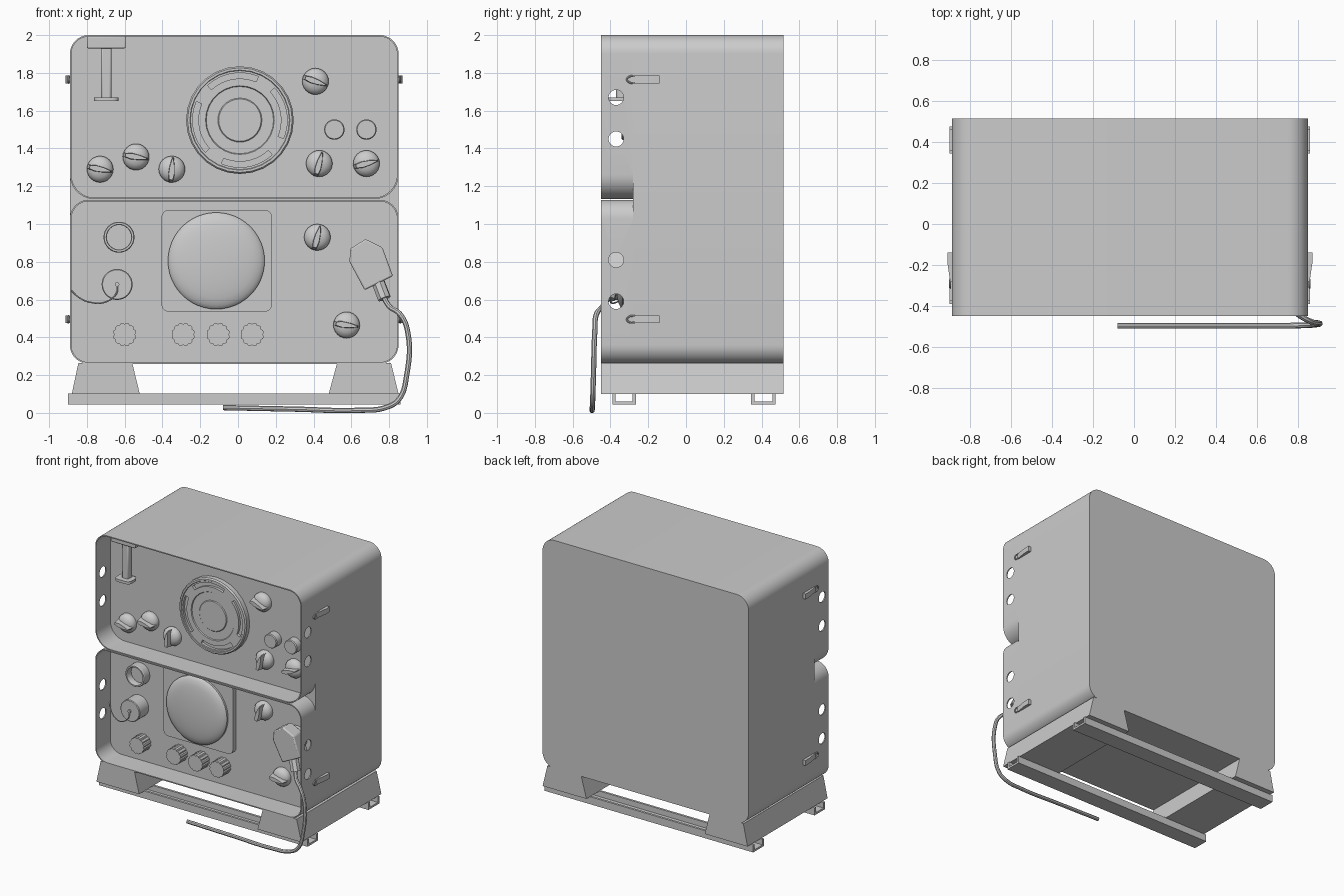
import bpy, bmesh
from math import sin, cos, pi, radians
from mathutils import Matrix

if "Cube" in bpy.data.objects:
    bpy.data.objects.remove(bpy.data.objects["Cube"])

PANEL, FRONT, BACK = -0.28, -0.45, 0.515
LEFT, RIGHT = -0.89, 0.85


def add(name, bm):
    bmesh.ops.recalc_face_normals(bm, faces=bm.faces)
    me = bpy.data.meshes.new(name)
    bm.to_mesh(me)
    bm.free()
    ob = bpy.data.objects.new(name, me)
    bpy.context.collection.objects.link(ob)
    return ob


def place(p, t, axis):
    return {'x': (t, p[0], p[1]), 'y': (p[0], t, p[1]), 'z': (p[0], p[1], t)}[axis]


def prism_into(bm, pts, a, b, axis='y'):
    A = [bm.verts.new(place(p, a, axis)) for p in pts]
    B = [bm.verts.new(place(p, b, axis)) for p in pts]
    bm.faces.new(A)
    bm.faces.new(B)
    n = len(pts)
    for i in range(n):
        j = (i + 1) % n
        bm.faces.new((A[i], A[j], B[j], B[i]))


def prism(name, pts, a, b, axis='y', bevel=0):
    bm = bmesh.new()
    prism_into(bm, pts, a, b, axis)
    ob = add(name, bm)
    if bevel:
        m = ob.modifiers.new('bevel', 'BEVEL')
        m.width, m.segments = bevel, 2
    return ob


def rect(x0, x1, z0, z1):
    return [(x0, z0), (x1, z0), (x1, z1), (x0, z1)]


def rounded(x0, x1, z0, z1, r_low, r_top, n=10):
    pts = []
    for cx, cz, r, start in ((x0 + r_low, z0 + r_low, r_low, 180), (x1 - r_low, z0 + r_low, r_low, 270),
                             (x1 - r_top, z1 - r_top, r_top, 0), (x0 + r_top, z1 - r_top, r_top, 90)):
        for i in range(n + 1):
            a = radians(start + 90 * i / n)
            pts.append((cx + r * cos(a), cz + r * sin(a)))
    return pts


def lathe(name, profile, x, z, seg=32):
    """Revolve (radius, height above panel) about the y axis."""
    bm = bmesh.new()
    rings = []
    for r, h in profile:
        k = 1 if r == 0 else seg
        rings.append([bm.verts.new((x + r * cos(2 * pi * i / seg), PANEL - h, z + r * sin(2 * pi * i / seg)))
                      for i in range(k)])
    for p, q in zip(rings, rings[1:]):
        for i in range(seg):
            j = (i + 1) % seg
            if len(q) == 1:
                bm.faces.new((p[i], p[j], q[0]))
            else:
                bm.faces.new((p[i], p[j], q[j], q[i]))
    return add(name, bm)


def cut(ob, cutter):
    m = ob.modifiers.new('cut', 'BOOLEAN')
    m.operation, m.solver, m.object = 'DIFFERENCE', 'EXACT', cutter
    cutter.hide_render = True
    cutter.hide_viewport = True


def cable(name, pts, radius):
    cu = bpy.data.curves.new(name, 'CURVE')
    cu.dimensions, cu.bevel_depth, cu.bevel_resolution, cu.use_fill_caps = '3D', radius, 2, True
    sp = cu.splines.new('BEZIER')
    sp.resolution_u = 8
    sp.bezier_points.add(len(pts) - 1)
    for bp, p in zip(sp.bezier_points, pts):
        bp.co = p
        bp.handle_left_type = bp.handle_right_type = 'AUTO'
    ob = bpy.data.objects.new(name, cu)
    bpy.context.collection.objects.link(ob)
    bpy.context.view_layer.objects.active = ob
    ob.select_set(True)
    bpy.ops.object.convert(target='MESH')
    bpy.ops.object.select_all(action='DESELECT')


# cabinet: its front face is the recessed instrument panel
prism('cabinet', rounded(LEFT, RIGHT, 0.26, 2.0, 0.1, 0.1), PANEL, BACK)

# two open rims around the panels, with round holes in the sides
for name, z0, z1, r_low, r_top, holes in (('upper_rim', 1.132, 2.0, 0.13, 0.1, (1.67, 1.45)),
                                          ('lower_rim', 0.26, 1.128, 0.1, 0.1, (0.81, 0.59))):
    t = 0.008
    loops = [rounded(LEFT, RIGHT, z0, z1, r_low, r_top),
             rounded(LEFT + t, RIGHT - t, z0 + t, z1 - t, r_low - t, r_top - t)]
    bm = bmesh.new()
    ring = [[bm.verts.new((p[0], y, p[1])) for p in lp] for lp, y in
            ((loops[0], PANEL), (loops[0], FRONT), (loops[1], FRONT), (loops[1], PANEL))]
    n = len(ring[0])
    for k in range(4):
        for i in range(n):
            j = (i + 1) % n
            a, b = ring[k], ring[(k + 1) % 4]
            bm.faces.new((a[i], a[j], b[j], b[i]))
    rim = add(name, bm)
    bm = bmesh.new()
    for z in holes:
        prism_into(bm, [(-0.37 + 0.04 * cos(i * pi / 12), z + 0.04 * sin(i * pi / 12)) for i in range(24)],
                   -1.2, 1.2, 'x')
    cut(rim, add(name + '_hole_cutter', bm))

# base blocks and channel rails
prism('left_base', [(-0.88, 0.1), (-0.52, 0.1), (-0.56, 0.265), (-0.845, 0.265)], FRONT, BACK)
prism('right_base', [(0.48, 0.1), (0.85, 0.1), (0.81, 0.265), (0.525, 0.265)], FRONT, BACK)
for name, y0, y1 in (('front_rail', -0.39, -0.265), ('back_rail', 0.345, 0.475)):
    w = 0.017
    prism(name, [(y0, 0.045), (y1, 0.045), (y1, 0.102), (y1 - w, 0.102), (y1 - w, 0.06),
                 (y0 + w, 0.06), (y0 + w, 0.102), (y0, 0.102)], -0.9, 0.86, 'x')

# side latches: tapered strap with a wire loop at the front
for side, x, s in (('left', LEFT, -1), ('right', RIGHT, 1)):
    for z in (1.765, 0.495):
        prism(side + '_latch', [(x, -0.28), (x + s * 0.008, -0.28), (x + s * 0.022, -0.185),
                                (x + s * 0.022, -0.14), (x, -0.14)], z - 0.02, z + 0.02, 'z')
        xl = x + s * 0.008
        cable(side + '_latch_loop', [(xl, -0.27, z + 0.017), (xl, -0.3, z + 0.015), (xl, -0.312, z),
                                     (xl, -0.3, z - 0.015), (xl, -0.27, z - 0.017)], 0.005)

# hanging hook in the upper left corner
prism('hook_block', rect(-0.8, -0.595, 1.93, 1.994), -0.39, PANEL, bevel=0.006)
prism('hook_stem', rect(-0.725, -0.67, 1.66, 1.94), -0.37, -0.315, bevel=0.01)
prism('hook_foot', rounded(-0.762, -0.632, -0.41, -0.305, 0.03, 0.03, 3), 1.65, 1.67, 'z')

# speaker with four curved slots
sx, sz = 0.01, 1.55
speaker = lathe('speaker', [(0.285, -0.01), (0.285, 0.035), (0.277, 0.045), (0.265, 0.045), (0.262, 0.04),
                            (0.182, 0.04), (0.178, 0.033), (0.117, 0.033), (0.112, 0.038), (0, 0.038)], sx, sz, 28)
bm = bmesh.new()
for c in (10, 100, 190, 280):
    ang = [radians(c - 33 + 66 * i / 12) for i in range(13)]
    prism_into(bm, [(sx + 0.25 * cos(a), sz + 0.25 * sin(a)) for a in ang] +
               [(sx + 0.22 * cos(a), sz + 0.22 * sin(a)) for a in reversed(ang)], PANEL - 0.1, PANEL - 0.02)
# closed back so the slots cut cleanly
b2 = bmesh.new()
b2.from_mesh(speaker.data)
bmesh.ops.holes_fill(b2, edges=b2.edges)
b2.to_mesh(speaker.data)
b2.free()
cut(speaker, add('speaker_slot_cutter', bm))

# pointer knobs: domed skirt plus a raised wing
for x, z, deg in ((0.41, 1.755, -20), (0.43, 1.32, 75), (0.68, 1.32, 15), (-0.73, 1.29, -12), (-0.54, 1.355, -10),
                  (-0.35, 1.29, 85), (0.42, 0.93, 75), (0.575, 0.465, -8)):
    lathe('knob_skirt', [(0.07, 0), (0.07, 0.02), (0.06, 0.036), (0.04, 0.05), (0, 0.058)], x, z, 24)
    wing = prism('knob_pointer', [(-0.07, -0.012), (-0.03, -0.02), (0.02, -0.016), (0.07, -0.004),
                                  (0.07, 0.004), (0.02, 0.016), (-0.03, 0.02), (-0.07, 0.012)], 0, -0.088)
    for v in wing.data.vertices:
        if v.co.y < -0.05:
            v.co.x *= 0.8
            v.co.z *= 0.75
    wing.matrix_world = Matrix.Translation((x, PANEL, z)) @ Matrix.Rotation(radians(-deg), 4, 'Y')

# round push buttons
for x in (0.51, 0.68):
    lathe('push_button', [(0.054, 0), (0.054, 0.055), (0.049, 0.062), (0, 0.062)], x, 1.5)

# socket ring and plug cap with its tether
lathe('socket_ring', [(0.082, 0), (0.082, 0.06), (0.078, 0.066), (0.068, 0.066), (0.065, 0.06), (0.065, 0.015),
                      (0, 0.015)], -0.63, 0.93)
lathe('cap_body', [(0.082, 0), (0.082, 0.105), (0.077, 0.11), (0, 0.11)], -0.64, 0.68)
lathe('cap_stud', [(0.012, 0.1), (0.012, 0.122), (0, 0.124)], -0.64, 0.68, 12)
cable('cap_tether', [(-0.64, -0.395, 0.68), (-0.645, -0.4, 0.63), (-0.7, -0.4, 0.588), (-0.78, -0.37, 0.585),
                     (-0.84, -0.33, 0.61), (-0.88, -0.29, 0.645)], 0.004)

# screen plate with domed glass
prism('screen_plate', rounded(-0.405, 0.18, 0.535, 1.075, 0.04, 0.04, 6), PANEL + 0.01, PANEL - 0.04)
lathe('screen_dome', [(0.256, 0.03), (0.256, 0.055), (0.248, 0.065)] +
      [(0.24 * cos(i * pi / 16), 0.065 + 0.035 * sin(i * pi / 16)) for i in range(1, 8)] + [(0, 0.1)],
      -0.115, 0.805, 48)

# fluted knobs
for x in (-0.6, -0.29, -0.105, 0.075):
    pts = []
    for i in range(48):
        a = 2 * pi * i / 48
        r = 0.055 + 0.007 * abs(sin(6 * a)) ** 0.6
        pts.append((x + r * cos(a), 0.415 + r * sin(a)))
    prism('fluted_knob', pts, PANEL, PANEL - 0.085)

# large angled connector, its neck and the loose cable
prism('connector_body', [(0.595, 0.87), (0.675, 0.92), (0.765, 0.875), (0.82, 0.725), (0.67, 0.65), (0.59, 0.8)],
      -0.425, -0.32, bevel=0.008)
lathe('connector_socket', [(0.085, 0), (0.085, 0.06), (0, 0.06)], 0.695, 0.8)
cable('connector_neck', [(0.735, -0.385, 0.71), (0.775, -0.41, 0.605)], 0.036)
cable('cable', [(0.765, -0.40, 0.63), (0.8, -0.44, 0.565), (0.86, -0.475, 0.52), (0.898, -0.483, 0.43),
                (0.893, -0.49, 0.2), (0.85, -0.494, 0.07), (0.78, -0.496, 0.028), (0.64, -0.497, 0.014),
                (0.3, -0.497, 0.02), (-0.08, -0.497, 0.028)], 0.014)

# smooth shading with sharp edges kept
bpy.ops.object.select_all(action='DESELECT')
for ob in bpy.data.objects:
    if ob.type == 'MESH' and not ob.hide_render:
        ob.select_set(True)
        bpy.context.view_layer.objects.active = ob
bpy.ops.object.shade_smooth_by_angle(angle=radians(32))
